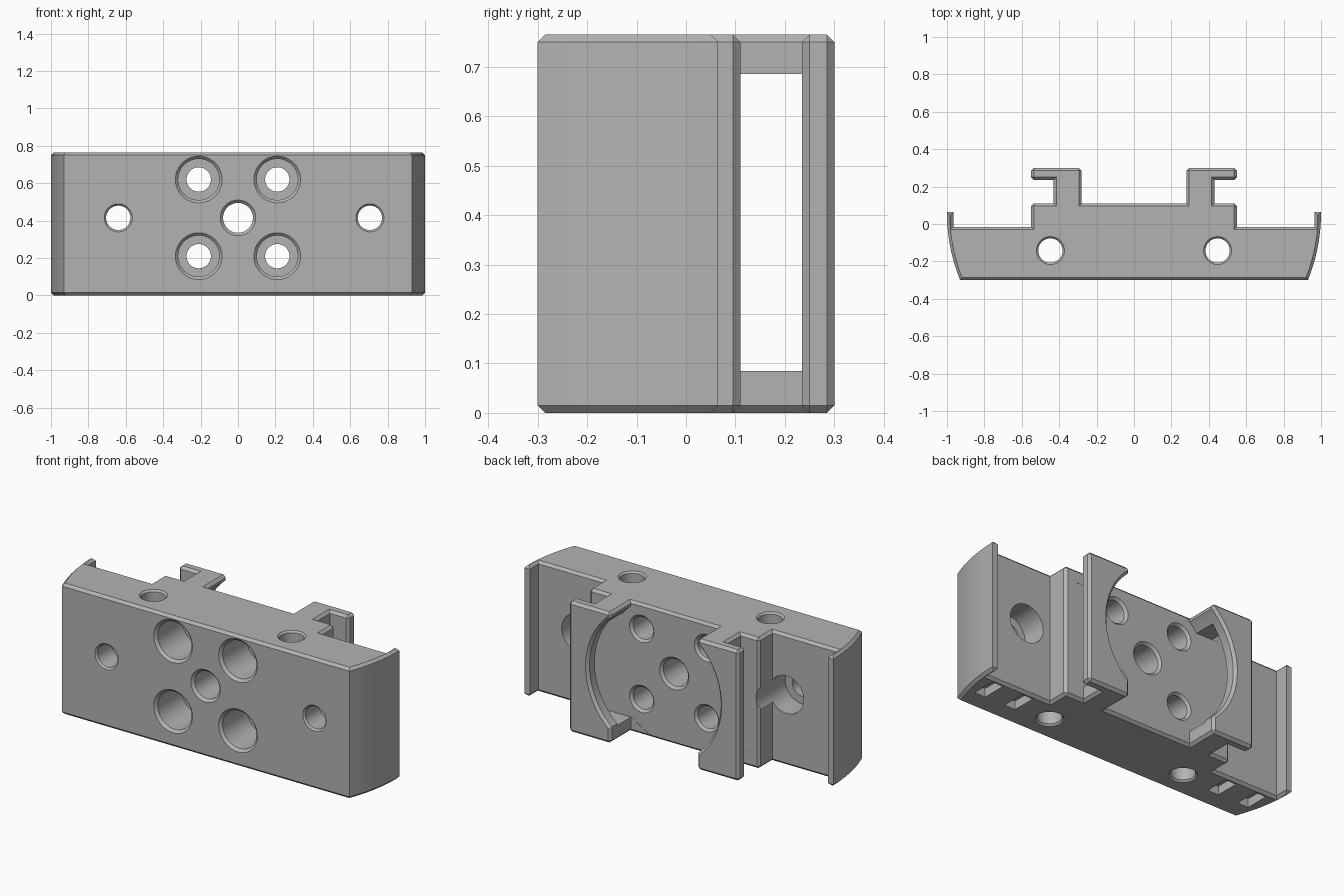
import bpy, bmesh, math
from mathutils import Matrix

if "Cube" in bpy.data.objects:
    bpy.data.objects.remove(bpy.data.objects["Cube"], do_unlink=True)

H, BACK, FRONT, C = 0.765, 0.3, -0.3, 0.015   # height, depth limits, chamfer

grey = bpy.data.materials.new("plain_grey")
grey.use_nodes = True
grey.diffuse_color = (0.45, 0.45, 0.45, 1)
grey.node_tree.nodes["Principled BSDF"].inputs["Base Color"].default_value = grey.diffuse_color


def make_object(name, bm):
    bmesh.ops.recalc_face_normals(bm, faces=bm.faces[:])
    mesh = bpy.data.meshes.new(name)
    bm.to_mesh(mesh)
    bm.free()
    mesh.materials.append(grey)
    ob = bpy.data.objects.new(name, mesh)
    bpy.context.collection.objects.link(ob)
    return ob


# Main block: mirrored plan outline with bowed ends, extruded upward
R = 0.96
arc = []
for i in range(13):
    y = FRONT + (0.06 - FRONT) * i / 12
    arc.append((1 - R + math.sqrt(R * R - (y - 0.06) ** 2), y))
half = arc + [(0.965, 0.065), (0.965, -0.015), (0.55, -0.015), (0.55, 0.11),
              (0.43, 0.11), (0.43, 0.235), (0.55, 0.235), (0.55, BACK),
              (0.28, BACK), (0.28, 0.11)]
half[12] = (1.0, 0.065)
outline = half + [(-x, y) for x, y in reversed(half)]

bm = bmesh.new()
base = bm.faces.new([bm.verts.new((x, y, 0)) for x, y in outline])
ext = bmesh.ops.extrude_face_region(bm, geom=[base])
for v in ext["geom"]:
    if isinstance(v, bmesh.types.BMVert):
        v.co.z = H
bmesh.ops.recalc_face_normals(bm, faces=bm.faces[:])


def wants_chamfer(e):
    a, b = e.verts
    if abs(a.co.z - b.co.z) < 0.01:
        return True
    return a.co.y > 0.08 and e.is_convex


bmesh.ops.bevel(bm, geom=[e for e in bm.edges if wants_chamfer(e)], offset=C,
                segments=1, affect='EDGES', clamp_overlap=True)
block = make_object("mounting_block", bm)


def cut(cutter):
    cutter.hide_render = True
    mod = block.modifiers.new("cut", 'BOOLEAN')
    mod.operation, mod.solver, mod.object = 'DIFFERENCE', 'EXACT', cutter
    bpy.context.view_layer.objects.active = block
    bpy.ops.object.modifier_apply(modifier=mod.name)
    bpy.data.objects.remove(cutter, do_unlink=True)


def cut_round(profile, x, other, axis='Y', n=48):
    """Cut a turned shape; profile is (radius, position along axis)."""
    bm = bmesh.new()
    rings = []
    for r, t in profile:
        ring = []
        for k in range(n):
            a = 2 * math.pi * k / n
            u, w = x + r * math.cos(a), other + r * math.sin(a)
            ring.append(bm.verts.new((u, t, w) if axis == 'Y' else (u, w, t)))
        rings.append(ring)
    for p, q in zip(rings, rings[1:]):
        for k in range(n):
            bm.faces.new((p[k], p[(k + 1) % n], q[(k + 1) % n], q[k]))
    bm.faces.new(rings[0])
    bm.faces.new(rings[-1])
    cut(make_object("round_cutter", bm))


def cut_box(x, y, z, sx, sy, sz):
    bm = bmesh.new()
    bmesh.ops.create_cube(bm, size=1, matrix=Matrix.Translation((x, y, z))
                          @ Matrix.Diagonal((sx, sy, sz, 1)))
    cut(make_object("box_cutter", bm))


def flared(r, lo, hi, c=C):
    """Straight bore with chamfered mouths at both ends."""
    e = 0.02
    return [(r + c + e, lo - e), (r, lo + c), (r, hi - c), (r + c + e, hi + e)]


MID = 0.415
# Windows through the two rail necks, then the round seat between the rails
cut_box(0, 0.1725, 0.385, 0.94, 0.127, 0.6)
cut_round([(0.425, 0.109), (0.425, BACK - C), (0.46, BACK + 0.02)], 0, MID, n=96)

# Centre bore and four counterbored screw holes
cut_round(flared(0.08, FRONT, 0.11), 0, MID)
for sx in (-1, 1):
    for sz in (-1, 1):
        cut_round([(0.145, FRONT - 0.02), (0.11, FRONT + C), (0.11, -0.06), (0.065, -0.06),
                   (0.065, 0.11 - C), (0.1, 0.13)], sx * 0.21, MID + sz * 0.205)

# Outer holes, widened from the back
for x in (-0.64, 0.705):
    cut_round([(0.095, FRONT - 0.02), (0.065, FRONT + 0.01), (0.065, -0.16),
               (0.11, -0.16), (0.11, 0.2)], x, MID)

# Vertical bores and blind slots in the underside
for s in (-1, 1):
    cut_round(flared(0.065, 0, H, 0.01), s * 0.447, -0.142, axis='Z')
    for x in (0.68, 0.88):
        cut_box(s * x, -0.11, 0, 0.07, 0.14, 0.1)

# Smooth curved walls, keep edges sharp
bpy.ops.object.select_all(action='DESELECT')
block.select_set(True)
bpy.context.view_layer.objects.active = block
bpy.ops.object.shade_smooth_by_angle(angle=math.radians(25))
